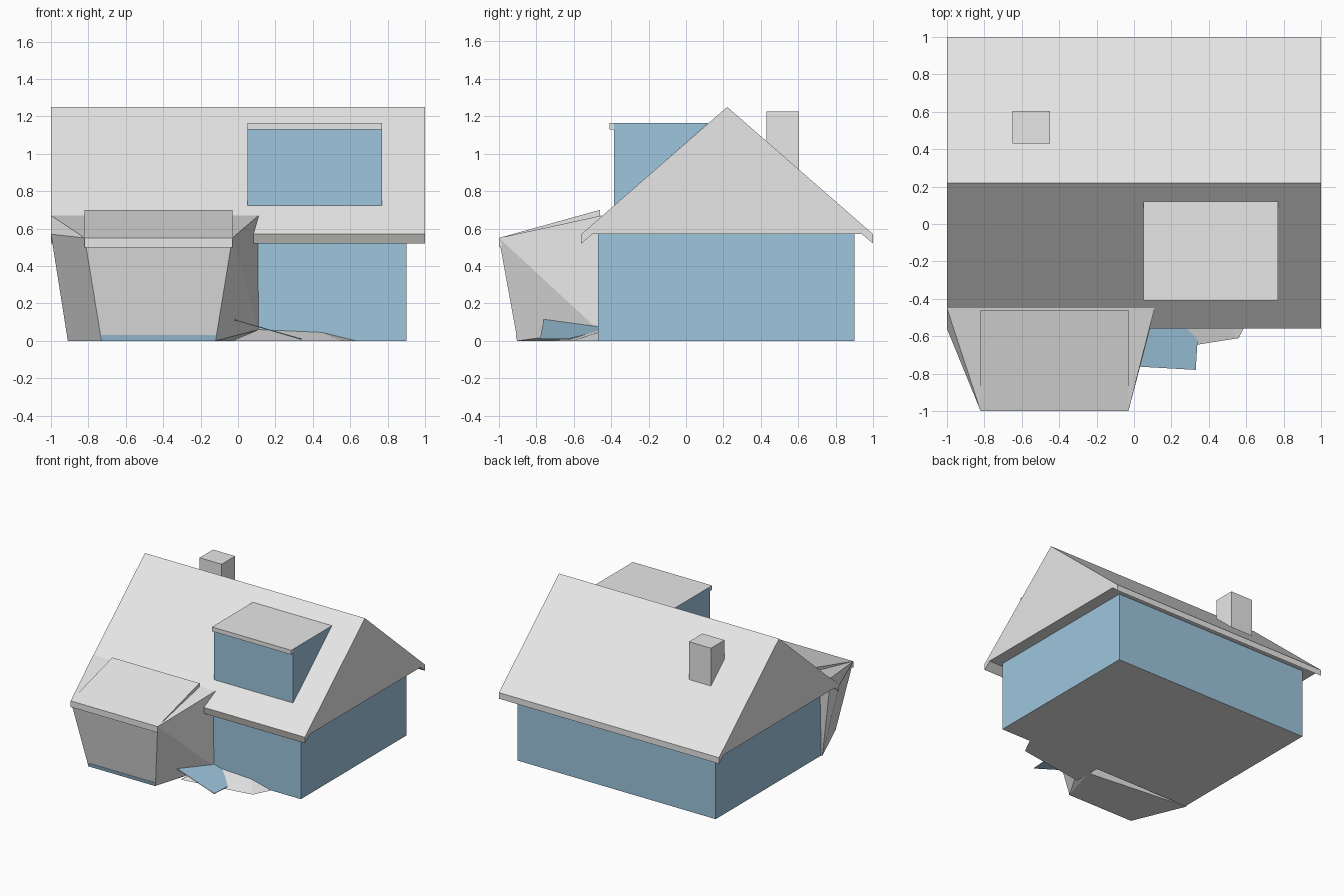
import bpy
import bmesh
from mathutils import Vector

cube = bpy.data.objects.get("Cube")
if cube:
    bpy.data.objects.remove(cube, do_unlink=True)


def make_material(name, colour):
    mat = bpy.data.materials.new(name)
    mat.use_nodes = True
    rgba = (*colour, 1)
    mat.diffuse_color = rgba
    mat.node_tree.nodes["Principled BSDF"].inputs["Base Color"].default_value = rgba
    return mat


GREY = make_material("pale_grey", (0.8, 0.8, 0.8))
BLUE = make_material("soft_blue", (0.34, 0.56, 0.73))
TRIM = make_material("eave_grey", (0.42, 0.41, 0.39))


def build(name, verts, faces, *materials, rule=None):
    """Make a flat-shaded mesh; rule picks a material index from each face."""
    mesh = bpy.data.meshes.new(name)
    mesh.from_pydata(verts, [], faces)
    bm = bmesh.new()
    bm.from_mesh(mesh)
    bmesh.ops.recalc_face_normals(bm, faces=bm.faces)
    bm.normal_update()
    for face in bm.faces:
        if rule:
            face.material_index = int(rule(face))
    bm.to_mesh(mesh)
    bm.free()
    for mat in materials:
        mesh.materials.append(mat)
    obj = bpy.data.objects.new(name, mesh)
    bpy.context.collection.objects.link(obj)
    return obj


def prism(name, x_range, profile, *materials, rule=None):
    """Extrude a side profile of (y, z) points along x."""
    n = len(profile)
    verts = [(x, y, z) for x in x_range for y, z in profile]
    faces = [list(range(n)), list(range(n, n + n))]
    faces += [(i, (i + 1) % n, (i + 1) % n + n, i + n) for i in range(n)]
    return build(name, verts, faces, *materials, rule=rule)


def box(name, x_range, y_range, z_range, *materials, rule=None):
    (a, b), (c, d) = y_range, z_range
    profile = [(a, c), (b, c), (b, d), (a, d)]
    return prism(name, x_range, profile, *materials, rule=rule)


def faces_up(face):
    return face.normal.z > 0.9


def faces_down(face):
    return face.normal.z < -0.9


def is_front_eave(face):
    return face.normal.y < -0.9


# House walls with a grey floor underneath
box("house_walls", (-0.9, 0.9), (-0.47, 0.9), (0, 0.575), BLUE, GREY, rule=faces_down)

# Gabled main roof with small lips hanging at both eaves
front, back, ridge, eave, lip = -0.56, 1, 0.22, 0.57, 0.52
prism("main_roof", (-1, 1),
      [(front, eave), (ridge, 1.25), (back, eave), (back, lip),
       (back - 0.06, eave), (front + 0.06, eave), (front, lip)],
      GREY, TRIM, rule=is_front_eave)

# Chimney on the rear slope
box("chimney", (-0.65, -0.45), (0.43, 0.605), (0.85, 1.225), GREY)

# Flat-topped dormer on the front slope
dormer_x = (0.05, 0.77)
prism("dormer", dormer_x, [(-0.385, 0.72), (-0.385, 1.165), (0.12, 1.165)],
      BLUE, GREY, rule=faces_up)
box("dormer_roof_edge", dormer_x, (-0.41, -0.385), (1.13, 1.165), GREY)

# Flared front bay, tapering forward and leaning outward at the top
bay = {
    "front_top_r": (-0.82, -1, 0.55), "front_top_l": (-0.03, -1, 0.55),
    "front_low_r": (-0.73, -0.9, 0), "front_low_l": (-0.12, -0.9, 0),
    "peak_r": (-1, -0.45, 0.67), "side_r": (-1, -0.56, 0.57),
    "base_r": (-0.91, -0.47, 0), "peak_l": (0.11, -0.45, 0.67),
    "side_l": (0.11, -0.47, 0.06), "base_l": (-0.02, -0.56, 0),
}
panels = [
    "front_top_r front_low_r front_low_l front_top_l",
    "front_top_r side_r base_r front_low_r",
    "front_top_r peak_r side_r",
    "peak_r base_r side_r",
    "front_top_l side_l peak_l",
    "front_top_l front_low_l side_l",
    "front_low_l base_l side_l",
    "front_top_r front_top_l peak_l peak_r",
    "front_low_r base_r base_l front_low_l",
    "peak_r peak_l side_l base_l base_r",
]
names = list(bay)
build("front_bay", list(bay.values()),
      [[names.index(corner) for corner in panel.split()] for panel in panels], GREY)

# Sloping slab over the bay
prism("bay_roof", (-0.82, -0.03),
      [(-1, 0.55), (-1, 0.5), (-0.46, 0.65), (-0.46, 0.7)], GREY)

# Blue strip along the foot of the bay
prism("bay_foot_strip", (-0.73, -0.12),
      [(-0.903, 0), (-0.909, 0.03), (-0.9, 0.03), (-0.895, 0)], BLUE)

# Low mound of ground against the front wall
build("ground_mound",
      [(0.11, -0.47, 0.06), (0.45, -0.47, 0.045), (0.63, -0.47, 0),
       (0.56, -0.61, 0), (0.34, -0.645, 0), (-0.03, -0.7, 0), (-0.03, -0.47, 0)],
      [(0, 1, 4), (1, 3, 4), (1, 2, 3), (0, 4, 5), (0, 5, 6),
       (2, 6, 5, 4, 3), (0, 6, 2, 1)], GREY)

# Thin tilted blue sheet beside the bay
outline = [(-0.02, -0.76, 0.115), (0.33, -0.78, 0.013), (0.34, -0.62, 0.013),
           (0.2, -0.47, 0.052), (0.08, -0.47, 0.086)]
sheet = outline + [tuple(Vector(p) + Vector((0, 0, -0.005))) for p in outline]
count = len(outline)
rim = [(i, (i + 1) % count, (i + 1) % count + count, i + count) for i in range(count)]
build("tilted_sheet", sheet,
      [list(range(count)), list(range(count, count * 2))] + rim, BLUE)
